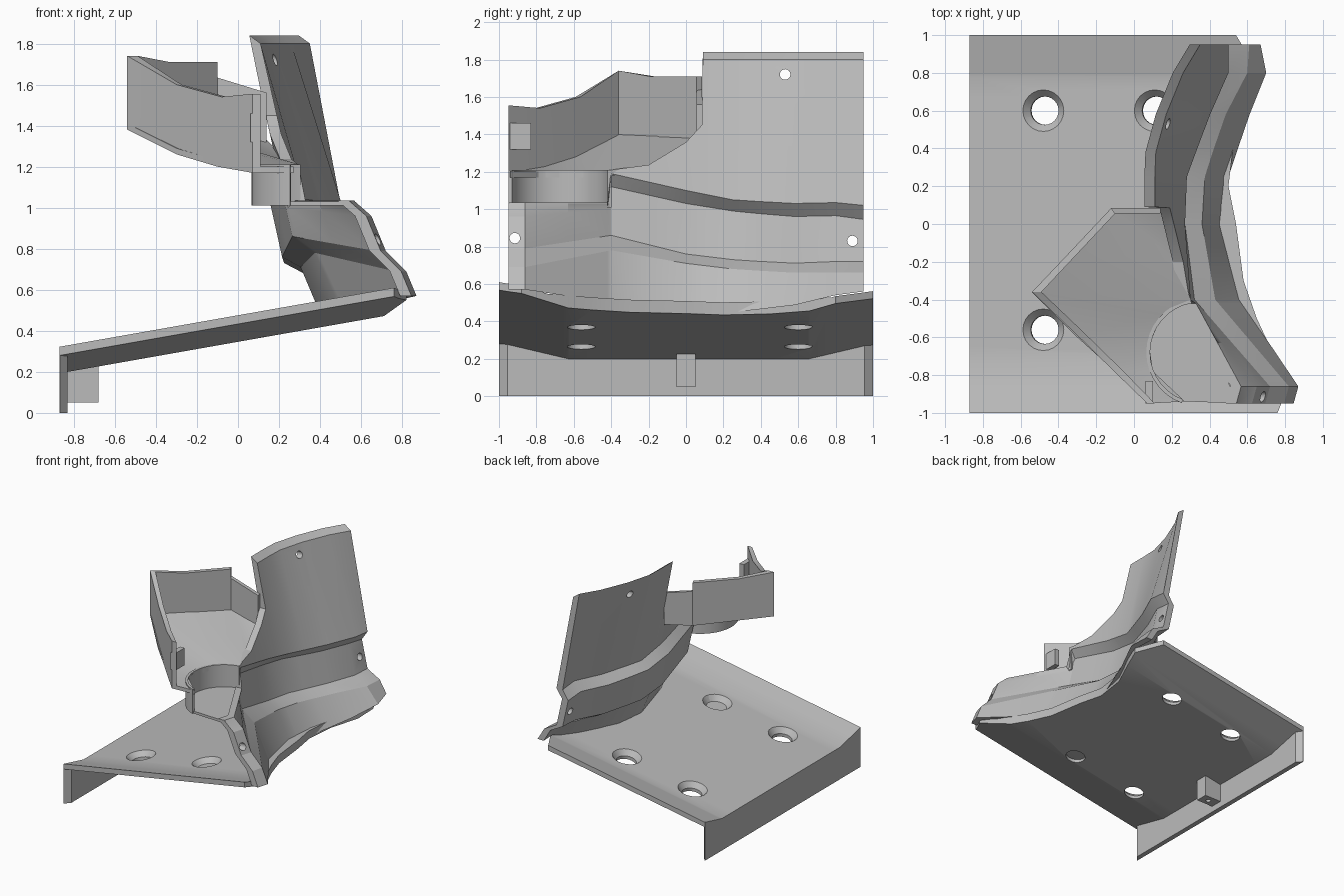
import bpy, bmesh, math
from mathutils import Matrix, Vector

cube = bpy.data.objects.get("Cube")
if cube:
    bpy.data.objects.remove(cube, do_unlink=True)

grey = bpy.data.materials.new("plain grey")
grey.use_nodes = True
COLOUR = (0.5, 0.5, 0.5, 1)
grey.diffuse_color = COLOUR
grey.node_tree.nodes["Principled BSDF"].inputs["Base Color"].default_value = COLOUR


def finish(name, bm):
    bmesh.ops.recalc_face_normals(bm, faces=bm.faces)
    mesh = bpy.data.meshes.new(name)
    bm.to_mesh(mesh)
    bm.free()
    mesh.materials.append(grey)
    obj = bpy.data.objects.new(name, mesh)
    bpy.context.collection.objects.link(obj)
    return obj


def loft(name, rings):
    """Skin closed rings of points and cap both ends."""
    bm = bmesh.new()
    rows = [[bm.verts.new(p) for p in ring] for ring in rings]
    n = len(rows[0])
    for a, b in zip(rows, rows[1:]):
        for i in range(n):
            j = (i + 1) % n
            bm.faces.new((a[i], a[j], b[j], b[i]))
    bm.faces.new(rows[0][::-1])
    bm.faces.new(rows[-1])
    return finish(name, bm)


def sheet(name, pairs, thick):
    """Flat-ish strip between two edges, thickened downwards."""
    down = Vector((0, 0, -thick))
    return loft(name, [(Vector(a), Vector(b), Vector(b) + down, Vector(a) + down)
                       for a, b in pairs])


def box(name, low, high):
    (a, b, c), (d, e, f) = low, high
    return loft(name, [[(x, b, c), (x, e, c), (x, e, f), (x, b, f)] for x in (a, d)])


def drill(obj, centre, direction, r1, r2, depth):
    """Cut a round or conical hole centred on a point."""
    bm = bmesh.new()
    turn = Vector((0, 0, 1)).rotation_difference(Vector(direction)).to_matrix().to_4x4()
    bmesh.ops.create_cone(bm, cap_ends=True, segments=24, radius1=r1, radius2=r2,
                          depth=depth, matrix=Matrix.Translation(centre) @ turn)
    cutter = finish("cutter", bm)
    cutter.hide_render = True
    mod = obj.modifiers.new("hole", "BOOLEAN")
    mod.operation, mod.solver, mod.object = "DIFFERENCE", "EXACT", cutter
    bpy.context.view_layer.objects.active = obj
    bpy.ops.object.modifier_apply(modifier=mod.name)
    bpy.data.objects.remove(cutter, do_unlink=True)


def along(table, y):
    """Interpolate the remaining columns of a table by its first column."""
    if y <= table[0][0]:
        return table[0][1:]
    for a, b in zip(table, table[1:]):
        if y <= b[0]:
            t = (y - a[0]) / (b[0] - a[0])
            return tuple(p + (q - p) * t for p, q in zip(a[1:], b[1:]))
    return table[-1][1:]


# Sloping base plate with raised side wings
SLOPE = math.tan(math.radians(10))


def plate_z(x):
    return 0.2 + SLOPE * (x + 0.83)


def under(y):
    return 0.235 * max(0, -0.63 - y, y - 0.66)


def over(y):
    return 0.067 + 0.24 * max(0, -0.74 - y, y - 0.78)


plate_end = [(-1, .76), (-.95, .78), (-.88, .82), (-.65, .72), (-.5, .65), (-.3, .58),
             (0, .54), (.2, .5), (.45, .53), (.66, .62), (.8, .66), (1, .54)]
plate_ys = sorted({row[0] for row in plate_end} | {-.74, -.63, .78})
rings = []
for y in plate_ys:
    end = along(plate_end, y)[0]
    rings.append([(x, y, plate_z(x) + h(y)) for x, h in
                  ((-.87, over), (-.87, under), (end, under), (end, over))])
plate = loft("base_plate", rings)

# Countersunk plate holes
normal = Vector((-SLOPE, 0, 1)).normalized()
for x in (-.48, .11):
    for y in (-.56, .6):
        top = Vector((x, y, plate_z(x) + over(y)))
        drill(plate, top, normal, .075, .075, .4)
        drill(plate, top, normal, .075, .145, .08)

# Lip under the low edge, with its ends chamfered
lip = []
for y in (-1, -.955, -.63, .66, .955, 1):
    inner = -.868 if abs(y) == 1 else -.83
    z = plate_z(-.87) + under(y) + .02
    lip.append([(-.87, y, 0), (inner, y, 0), (inner, y, z), (-.87, y, z)])
loft("edge_lip", lip)
block = box("lip_block", (-.84, -.05, .05), (-.68, .05, .225))
drill(block, (-.75, 0, .05), (0, 0, 1), .02, .02, .08)

# Curved stepped wall: each fold line gives x and z along y
rim = [(.09, .11), (.36, .11), (.58, .17), (.8, .26), (.95, .35)]
cut_height = [(-.86, 1.035), (-.42, 1.035), (-.4, 1.21), (-.1, 1.25), (.085, 1.45),
              (.09, 1.8), (.95, 1.8)]
folds = [
    [(-.86, .57, 1.03), (-.42, .33, 1.03), (-.4, .3, 1.19), (0, .27, 1.1),
     (.25, .28, 1.05), (.55, .39, 1.03), (.8, .5, 1.035), (.95, .5, 1.02)],
    [(-.86, .65, .96), (-.42, .3, 1.0), (-.4, .26, 1.12), (0, .21, 1.03),
     (.25, .22, .99), (.55, .33, .96), (.8, .44, .965), (.95, .45, .945)],
    [(-.86, .72, .79), (-.4, .32, .86), (0, .27, .76), (.25, .28, .73),
     (.55, .38, .71), (.8, .49, .72), (.95, .5, .72)],
    [(-.86, .82, .69), (-.4, .43, .78), (0, .36, .71), (.25, .375, .68),
     (.55, .47, .66), (.8, .6, .66), (.95, .61, .66)],
    [(-.86, .87, .57), (-.4, .56, .5), (0, .47, .45), (.25, .5, .45),
     (.55, .6, .48), (.8, .7, .54), (.95, .67, .56)],
]
wall_rings = []
for y in (-.95, -.86, -.63, -.42, -.4, -.2, 0, .085, .09, .25, .38, .58, .8, .95):
    outer = [along(f, y) for f in folds]
    x1, z1 = outer[0]
    z0 = along(cut_height, y)[0]
    t = (z0 - z1) / (1.8 - z1)
    outer.insert(0, (x1 + (along(rim, y)[0] - x1) * t, z0))
    shift = -.025 if y < -.9 else 0
    raised = .04 if y > .088 else 0
    ring = [(x + shift, y, z) for x, z in outer]
    inner = [(x + shift - .055, y, z) for x, z in outer]
    inner[0] = (inner[0][0], y, z0 + raised)
    wall_rings.append(ring + inner[::-1])
wall = loft("curved_wall", wall_rings)
for x, y, z in ((.2, .53, 1.72), (.5, .89, .83), (.68, -.915, .845)):
    drill(wall, (x, y, z), (1, 0, 0), .028, .028, .6)

# Tray floor, sloping down to the round pocket
sheet("tray_floor", [
    ((.07, -.95, 1.2), (.27, -.94, 1.2)), ((-.1, -.78, 1.23), (.1, -.78, 1.2)),
    ((-.3, -.6, 1.29), (.08, -.64, 1.2)), ((-.54, -.36, 1.41), (.15, -.48, 1.2)),
    ((-.33, -.14, 1.4), (.3, -.4, 1.21)), ((-.12, .08, 1.39), (.24, -.2, 1.22)),
    ((.14, .08, 1.33), (.17, .03, 1.3))], .03)


# Tray side walls: position, bottom, top and inward offset
def side(name, points):
    loft(name, [[(x, y, lo), (x + dx, y + dy, lo), (x + dx, y + dy, hi), (x, y, hi)]
                for x, y, lo, hi, dx, dy in points])


side("tray_sides", [
    (.07, -.95, 1.17, 1.555, .04, 0), (-.08, -.805, 1.2, 1.54, .025, .025),
    (-.3, -.59, 1.26, 1.6, .025, .025), (-.54, -.36, 1.38, 1.74, .05, 0),
    (-.36, -.17, 1.38, 1.71, .025, -.025), (-.12, .085, 1.37, 1.71, .02, -.03)])
side("tray_end", [(-.12, .085, 1.37, 1.64, 0, -.03), (.14, .085, 1.3, 1.56, 0, -.03)])
box("tray_tab", (.06, -.95, 1.32), (.1, -.83, 1.46))

# Round pocket with its floor running to the wall
arc = [math.radians(100 + 10 * i) for i in range(16)]


def on_arc(a, r, z):
    return (.35 + r * math.cos(a), -.68 + r * math.sin(a), z)


loft("pocket_side", [[on_arc(a, .285, 1.01), on_arc(a, .265, 1.01),
                      on_arc(a, .265, 1.21), on_arc(a, .285, 1.21)] for a in arc])
start, stop = Vector((.31, -.42, 1.03)), Vector((.55, -.95, 1.03))
sheet("pocket_floor", [(on_arc(a, .275, 1.03), start.lerp(stop, i / 15))
                       for i, a in enumerate(arc)], .02)

# Soft shading on gentle folds only
bpy.ops.object.select_all(action="DESELECT")
for obj in bpy.context.scene.objects:
    if obj.type == "MESH" and grey.name in obj.data.materials:
        obj.select_set(True)
        bpy.context.view_layer.objects.active = obj
bpy.ops.object.shade_smooth_by_angle(angle=math.radians(22))
